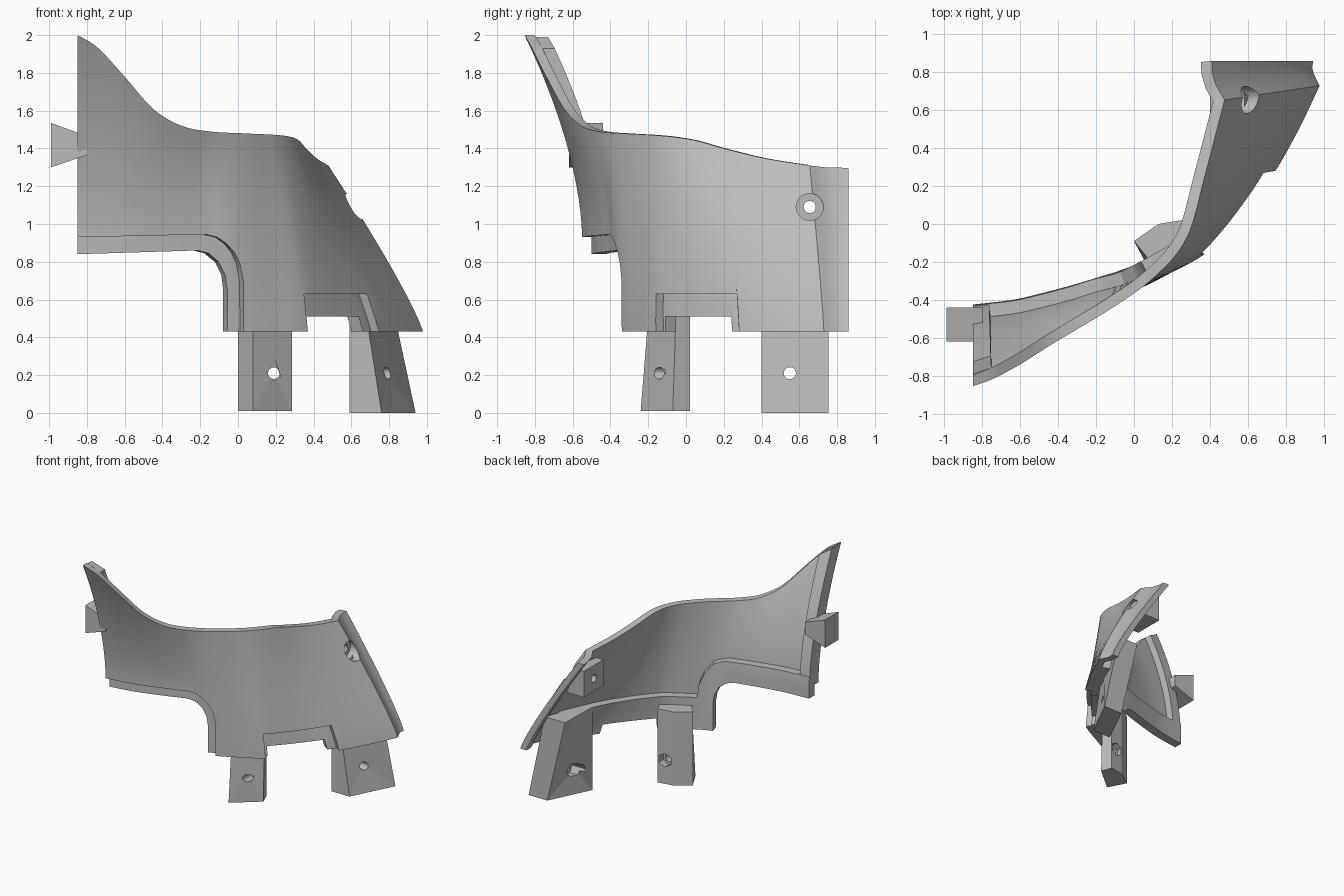
import bpy, bmesh, math
from mathutils import Vector, Matrix

if "Cube" in bpy.data.objects:
    bpy.data.objects.remove(bpy.data.objects["Cube"])

grey = bpy.data.materials.new("plain_grey")
grey.use_nodes = True
COLOUR = (0.5, 0.5, 0.5, 1)
grey.diffuse_color = COLOUR
grey.node_tree.nodes["Principled BSDF"].inputs["Base Color"].default_value = COLOUR

# Outer skin stations: key, low x y z, top x y z
PANEL = [
    (-.85, -.85, -.55, .93, -.85, -.855, 2.0),
    (-.75, -.75, -.54, .93, -.75, -.82, 1.94),
    (-.6, -.6, -.52, .93, -.6, -.74, 1.78),
    (-.45, -.45, -.485, .93, -.45, -.645, 1.61),
    (-.3, -.3, -.445, .93, -.3, -.555, 1.52),
    (-.15, -.15, -.4, .93, -.15, -.465, 1.49),
    (.03, .03, -.34, .43, .03, -.345, 1.48),
    (.2, .2, -.255, .43, .14, -.25, 1.475),
    (.37, .37, -.16, .43, .22, -.165, 1.47),
    (.49, .49, -.04, .43, .285, -.06, 1.46),
    (.61, .61, .1, .43, .325, .06, 1.44),
    (.74, .74, .27, .43, .365, .22, 1.395),
    (.87, .87, .5, .43, .42, .43, 1.345),
    (.98, .98, .73, .43, .478, .655, 1.31)]
FLANGE = [PANEL[-1],
          (1.03, .95, .79, .43, .43, .74, 1.3),
          (1.07, .94, .825, .43, .412, .8, 1.3),
          (1.1, .945, .86, .43, .41, .86, 1.295)]


def station(u):
    """Smooth interpolation of the skin stations."""
    rows = PANEL if u <= .98 else FLANGE
    last = len(rows) - 1
    i = next((k for k in range(last) if u <= rows[k + 1][0]), last - 1)
    a, b = rows[i], rows[i + 1]
    before, after = rows[max(i - 1, 0)], rows[min(i + 2, last)]
    h = b[0] - a[0]
    s = (u - a[0]) / h
    out = []
    for k in range(1, 7):
        ma = (b[k] - before[k]) / (b[0] - before[0]) * h
        mb = (after[k] - a[k]) / (after[0] - a[0]) * h
        d = b[k] - a[k]
        out.append(a[k] + s * ma + s * s * (3 * d - 2 * ma - mb) + s ** 3 * (ma + mb - 2 * d))
    return out


def skin(u, z):
    lx, ly, lz, tx, ty, tz = station(u)
    t = min(max((z - lz) / (tz - lz), 0), 1)
    t **= 1.7 - .55 * min(max((u + .2) / .5, 0), 1)
    return Vector((lx + (tx - lx) * t, ly + (ty - ly) * t, z))


def inset(u, z, depth):
    """Point on the skin pushed horizontally inward."""
    step = .004
    d = skin(min(u + step, 1.1), z) - skin(max(u - step, -.85), z)
    p = skin(u, z) - Vector((d.y, -d.x, 0)).normalized() * depth
    p.x, p.y = max(p.x, -.85), min(p.y, .86)
    return p


def edge(pairs, u):
    for (a, za), (b, zb) in zip(pairs, pairs[1:]):
        if u <= b:
            return za + (zb - za) * (u - a) / (b - a)
    return pairs[-1][1]


def loft(name, rings):
    """Closed solid through a series of matching rings."""
    bm = bmesh.new()
    loops = [[bm.verts.new(p) for p in ring] for ring in rings]
    n = len(loops[0])
    for a, b in zip(loops, loops[1:]):
        for i in range(n):
            j = (i + 1) % n
            bm.faces.new((a[i], a[j], b[j], b[i]))
    bm.faces.new(loops[0])
    bm.faces.new(loops[-1])
    bmesh.ops.recalc_face_normals(bm, faces=bm.faces)
    return finish(name, bm)


def finish(name, bm):
    mesh = bpy.data.meshes.new(name)
    bm.to_mesh(mesh)
    bm.free()
    mesh.materials.append(grey)
    obj = bpy.data.objects.new(name, mesh)
    bpy.context.collection.objects.link(obj)
    return obj


def layer(name, bottom, top, d0, d1, rows=16):
    """Curved sheet between two edge lines and two depths."""
    lo, hi = bottom[0][0], bottom[-1][0]
    keys = {p[0] for p in bottom} | {r[0] for r in PANEL + FLANGE if lo < r[0] < hi}
    keys |= {p[0] for p in top or [] if lo < p[0] < hi}
    steps = [lo + (hi - lo) * i / 60 for i in range(61)]
    us = sorted(keys | {s for s in steps if all(abs(s - k) > .008 for k in keys)})
    rings = []
    for u in us:
        z0 = edge(bottom, u)
        z1 = edge(top, u) if top else station(u)[5]
        zs = [z0 + (z1 - z0) * i / rows for i in range(rows + 1)]
        rings.append([inset(u, z, d0) for z in zs] + [inset(u, z, d1) for z in reversed(zs)])
    return loft(name, rings)


def activate(obj):
    bpy.ops.object.select_all(action='DESELECT')
    obj.select_set(True)
    bpy.context.view_layer.objects.active = obj


def drill(obj, axis, start, end, radius, sides=24):
    """Cut a round or hexagonal hole along x or y."""
    start, end = Vector(start), Vector(end)
    bm = bmesh.new()
    bmesh.ops.create_cone(bm, cap_ends=True, segments=sides, radius1=radius, radius2=radius,
                          depth=(end - start).length)
    turn = Matrix.Rotation(math.pi / 2, 4, 'Y' if axis == 'X' else 'X')
    bmesh.ops.transform(bm, matrix=Matrix.Translation((start + end) / 2) @ turn, verts=bm.verts)
    cutter = finish("hole_cutter", bm)
    cutter.hide_render = True
    mod = obj.modifiers.new("hole", 'BOOLEAN')
    mod.operation, mod.solver, mod.object = 'DIFFERENCE', 'EXACT', cutter
    activate(obj)
    bpy.ops.object.modifier_apply(modifier=mod.name)
    bpy.data.objects.remove(cutter)


# Outer panel with curved lower corner and notch
shell = layer("outer_panel",
              [(-.85, .93), (-.17, .945), (-.11, .93), (-.06, .895), (-.02, .85), (.01, .79),
               (.028, .7), (.03, .43), (.37, .43), (.372, .63), (.745, .63), (.747, .43), (1.1, .43)],
              None, 0, .057)

# Joining lip behind the lower edge
lip = layer("joining_lip",
            [(-.85, .84), (-.2, .86), (-.14, .845), (-.09, .8), (-.055, .73), (-.042, .65), (-.04, .43),
             (.385, .43), (.387, .51), (.7, .51), (.702, .43), (.93, .43)],
            [(-.85, 1.02), (-.15, 1.03), (-.03, .99), (.05, .9), (.09, .8), (.1, .7), (.93, .7)],
            .05, .125, 6)

# Raised strip along the wing's end
strip = layer("wing_end_strip", [(-.85, .9), (-.75, .9)], [(-.85, 1.99), (-.75, 1.93)], .05, .12)


def prism(name, low, high, z0, z1):
    return loft(name, [[(x, y, z0) for x, y in low], [(x, y, z1) for x, y in high]])


# Front leg with bolt hole and nut pocket
back = [(.25, .02), (.13, 0), (0, -.09)]
front_leg = prism("front_leg", [(.08, -.24), (.285, -.07)] + back,
                  [(.08, -.19), (.285, -.05)] + back, .01, .63)
drill(front_leg, 'Y', (.19, -.5, .21), (.19, .3, .21), .031)
drill(front_leg, 'Y', (.19, -.04, .21), (.19, .2, .21), .058, 6)

# Rear leg with bolt hole and nut pocket
rear_leg = prism("rear_leg", [(.59, .4), (.76, .4), (.94, .755), (.765, .755)],
                 [(.59, .4), (.65, .4), (.79, .755), (.6, .755)], 0, .7)
drill(rear_leg, 'X', (.3, .55, .21), (1.2, .55, .21), .032)
drill(rear_leg, 'X', (.4, .55, .21), (.72, .55, .21), .06, 6)

# Screw boss inside the rear flange, with countersunk hole
boss = prism("screw_boss", [(.4, .53), (.6, .53), (.6, .73), (.56, .79), (.4, .79)],
             [(.4, .53), (.5, .53), (.51, .7), (.47, .79), (.4, .79)], .98, 1.2)
for part in (shell, boss):
    drill(part, 'X', (.2, .655, 1.09), (1, .655, 1.09), .032)
    drill(part, 'X', (.54, .655, 1.09), (1, .655, 1.09), .072)

# Dovetail tab on the wing's end
outline = [(-.99, 1.3), (-.8, 1.365), (-.8, 1.465), (-.99, 1.535)]
tab = loft("dovetail_tab", [[(x, y, z) for x, z in outline] for y in (-.62, -.44)])

for part in (shell, lip, strip):
    activate(part)
    bpy.ops.object.shade_smooth_by_angle(angle=math.radians(25))
